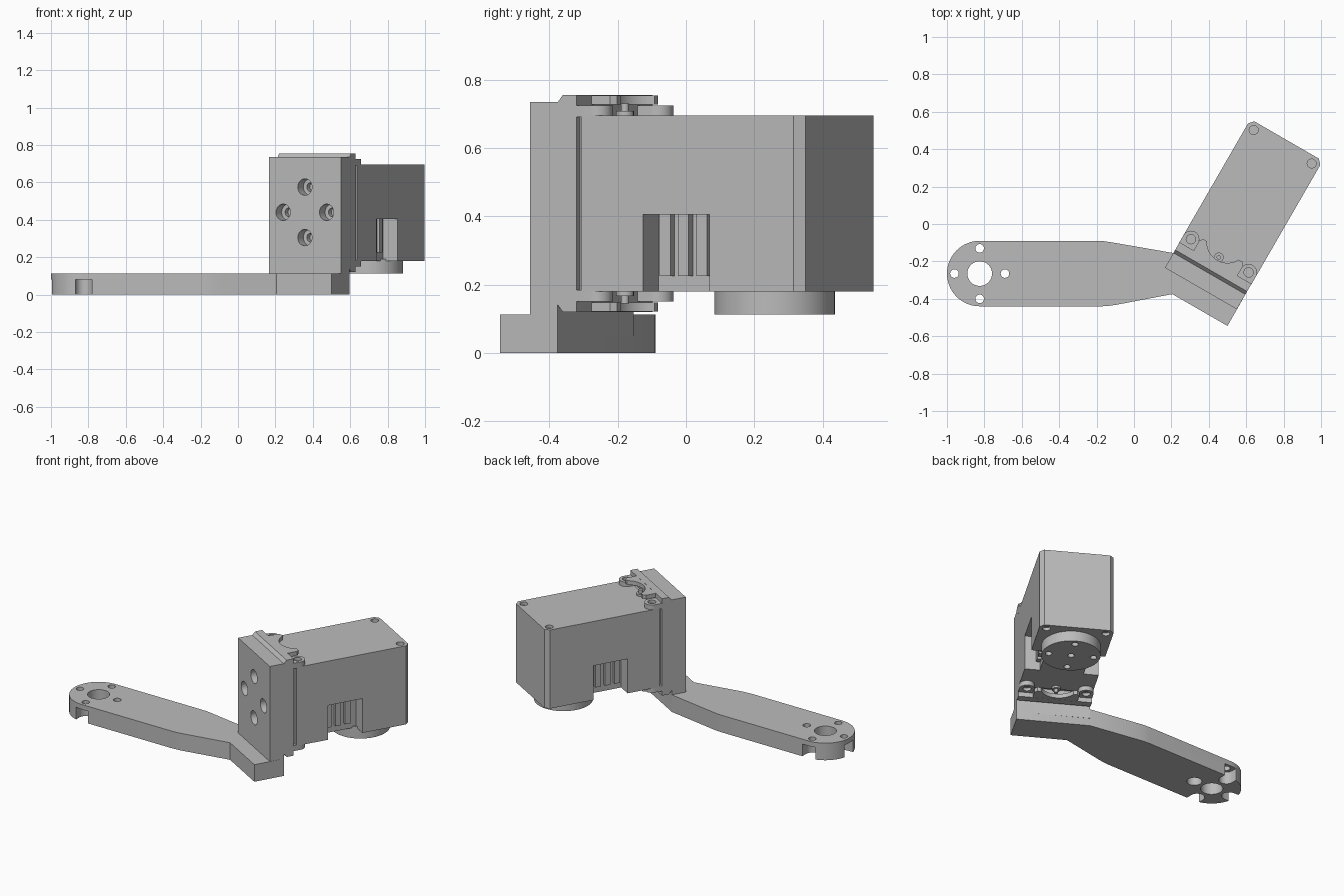
import bpy, bmesh, math
from mathutils import Matrix

if "Cube" in bpy.data.objects:
    bpy.data.objects.remove(bpy.data.objects["Cube"])

grey = bpy.data.materials.new("mid_grey")
grey.diffuse_color = (0.5, 0.5, 0.5, 1)
grey.use_nodes = True
grey.node_tree.nodes["Principled BSDF"].inputs["Base Color"].default_value = grey.diffuse_color
TURN = Matrix.Rotation(math.radians(-30), 4, 'Z')
MID = 0.482            # centre line of the motor, in its own turned frame
parts = []


def prism(name, outline, lo, hi, axis='z'):
    """Extrude a closed outline: (x, y) along z, (y, z) along x."""
    bm = bmesh.new()
    put = (lambda p: (p[0], p[1], lo)) if axis == 'z' else (lambda p: (lo, p[0], p[1]))
    face = bm.faces.new([bm.verts.new(put(p)) for p in outline])
    new = bmesh.ops.extrude_face_region(bm, geom=[face])['geom']
    shift = (0, 0, hi - lo) if axis == 'z' else (hi - lo, 0, 0)
    bmesh.ops.translate(bm, vec=shift, verts=[g for g in new if isinstance(g, bmesh.types.BMVert)])
    bmesh.ops.recalc_face_normals(bm, faces=bm.faces)
    mesh = bpy.data.meshes.new(name)
    bm.to_mesh(mesh)
    bm.free()
    mesh.materials.append(grey)
    ob = bpy.data.objects.new(name, mesh)
    bpy.context.collection.objects.link(ob)
    return ob


def arc(cx, cy, r, a0, a1, n):
    return [(cx + r * math.cos(math.radians(a0 + (a1 - a0) * i / n)),
             cy + r * math.sin(math.radians(a0 + (a1 - a0) * i / n))) for i in range(n + 1)]


def circle(cx, cy, r, n=32):
    return arc(cx, cy, r, 0, 360, n)[:-1]


def rect(x0, y0, x1, y1):
    return [(x0, y0), (x1, y0), (x1, y1), (x0, y1)]


def cylinder(name, x, y, r, lo, hi, n=32):
    return prism(name, circle(x, y, r, n), lo, hi)


def box(name, x0, x1, y0, y1, z0, z1):
    return prism(name, rect(x0, y0, x1, y1), z0, z1)


def bore(x, z, r, y0, y1):
    """Cutter along y."""
    ob = cylinder("bore", 0, 0, r, y0, y1)
    ob.data.transform(Matrix.Translation((x, 0, z)) @ Matrix.Rotation(math.radians(-90), 4, 'X'))
    return ob


def cut(ob, cutters):
    for c in cutters:
        mod = ob.modifiers.new("cut", 'BOOLEAN')
        mod.operation, mod.solver, mod.object = 'DIFFERENCE', 'EXACT', c
        bpy.context.view_layer.update()
        dg = bpy.context.evaluated_depsgraph_get()
        mesh = bpy.data.meshes.new_from_object(ob.evaluated_get(dg))
        ob.modifiers.clear()
        ob.data = mesh
        bpy.data.objects.remove(c)


def done(ob, turned=True):
    if turned:
        ob.data.transform(TURN)
    parts.append(ob)


# Arm with rounded end and angled foot
AX, AY = -0.825, -0.265
outline = arc(AX, AY, 0.175, 90, 270, 32)
outline += [(-0.17, -0.44), (-0.13, -0.437), (-0.09, -0.431), (0.205, -0.375), (0.5, -0.545),
            (0.596, -0.376), (0.21, -0.155), (-0.12, -0.098), (-0.16, -0.092), (-0.2, -0.09)]
arm = prism("arm", outline, 0, 0.112)
cutters = [cylinder("c", AX, AY, 0.066, -0.1, 0.3)]
for k in range(4):
    a = math.radians(90 * k)
    hx, hy = AX + 0.135 * math.cos(a), AY + 0.135 * math.sin(a)
    cutters.append(cylinder("c", hx, hy, 0.023, -0.1, 0.3, 20))
    # pockets underneath, open at the rim except toward the foot
    if k == 0:
        cutters.append(cylinder("c", hx, hy, 0.045, -0.1, 0.08))
    else:
        slot = arc(0.135, 0, 0.045, 90, 270, 14) + [(0.25, -0.045), (0.25, 0.045)]
        slot = [(AX + x * math.cos(a) - y * math.sin(a),
                 AY + x * math.sin(a) + y * math.cos(a)) for x, y in slot]
        cutters.append(prism("c", slot, -0.1, 0.08))
cut(arm, cutters)
done(arm, False)

# Upright mounting plate with four counterbored holes
plate = box("mounting_plate", 0.26, 0.704, -0.12, -0.028, 0.05, 0.735)
cutters = []
for du, dz in ((0.134, 0), (-0.134, 0), (0, 0.135), (0, -0.135)):
    cutters += [bore(MID + du, 0.44 + dz, 0.044, -0.2, -0.06),
                bore(MID + du, 0.44 + dz, 0.023, -0.2, 0.0)]
cut(plate, cutters)
done(plate)

# Bracket back wall, chamfered top and bottom
done(prism("bracket_wall", [(-0.028, 0.142), (-0.010, 0.12), (0.037, 0.12), (0.037, 0.755),
                            (-0.010, 0.755), (-0.028, 0.733)], 0.26, 0.704, 'x'))
done(box("groove_spacer", 0.28, 0.684, 0.03, 0.06, 0.185, 0.69))

# Scalloped flanges, screw ears and small pivots, top and bottom
flange = [(MID - 0.135, 0.03), (MID - 0.135, 0.1), (MID - 0.12, 0.115)]
flange += arc(MID, 0.165, 0.11, 207, 333, 20)
flange += [(MID + 0.12, 0.115), (MID + 0.135, 0.1), (MID + 0.135, 0.03)]
for side, f in (("top", lambda z: z), ("bottom", lambda z: 0.875 - z)):
    def span(a, b):
        return sorted((f(a), f(b)))
    done(prism(side + "_flange", flange, *span(0.727, 0.754)))
    for s in (-1, 1):
        u, v = MID + s * 0.178, 0.082
        ear = prism(side + "_ear", arc(u, v, 0.045, 0, 180, 18) +
                    [(u - 0.045, 0.03), (u + 0.045, 0.03)], *span(0.69, 0.725))
        cut(ear, [cylinder("c", u, v, 0.025, *span(0.705, 0.8), 24)])
        done(ear)
    done(cylinder(side + "_pivot_base", MID, 0.072, 0.026, *span(0.69, 0.708), 20))
    done(cylinder(side + "_pivot", MID, 0.072, 0.012, *span(0.70, 0.73), 16))

# Motor body with chamfered rear corners
body = prism("motor_body", [(0.259, 0.054), (0.705, 0.054), (0.705, 0.771), (0.681, 0.797),
                            (0.283, 0.797), (0.259, 0.771)], 0.18, 0.695)
cutters = []
for s in (-1, 1):
    # cable recess in each side, open at the bottom
    x0, x1 = sorted((MID + s * 0.132, MID + s * 0.3))
    cutters.append(box("c", x0, x1, 0.262, 0.487, 0.1, 0.405))
    # screw holes at the rear corners
    cutters += [cylinder("c", MID + s * 0.179, 0.755, 0.024, 0.675, 0.8, 24),
                cylinder("c", MID + s * 0.179, 0.755, 0.024, 0.1, 0.2, 24)]
cut(body, cutters)
done(body)

# Connector ribs inside the recesses
for s in (-1, 1):
    x0, x1 = sorted((MID + s * 0.12, MID + s * 0.157))
    for v in (0.298, 0.36, 0.422):
        done(box("connector_rib", x0, x1, v - 0.018, v + 0.018, 0.225, 0.41))

# Output disc under the body
disc = cylinder("output_disc", MID, 0.578, 0.176, 0.113, 0.19, 64)
cutters = [cylinder("c", MID, 0.578, 0.02, 0.05, 0.15, 20)]
for k in range(4):
    a = math.radians(90 * k)
    cutters.append(cylinder("c", MID + 0.135 * math.cos(a), 0.578 + 0.135 * math.sin(a),
                            0.02, 0.05, 0.15, 20))
cut(disc, cutters)
done(disc)

# Smooth the round surfaces, keep edges sharp
bpy.ops.object.select_all(action='DESELECT')
for ob in parts:
    ob.select_set(True)
bpy.context.view_layer.objects.active = parts[0]
bpy.ops.object.shade_smooth_by_angle(angle=math.radians(30))
